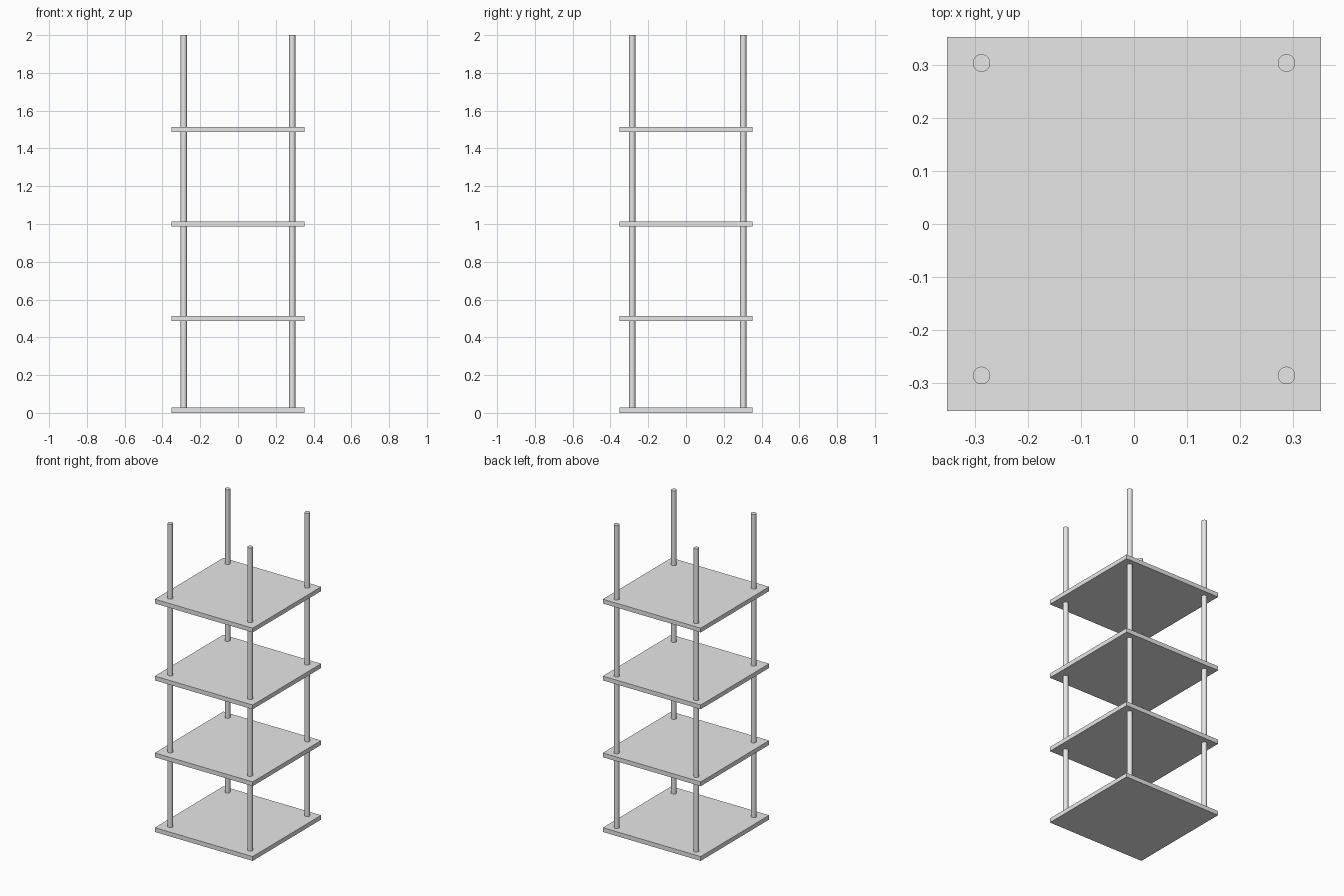
import bpy

if "Cube" in bpy.data.objects:
    bpy.data.objects.remove(bpy.data.objects["Cube"])

HALF = 0.352        # half width of each shelf
THICK = 0.028       # shelf thickness
RADIUS = 0.0165     # post radius
HEIGHT = 2.0

grey = bpy.data.materials.new("light grey")
grey.diffuse_color = (0.8, 0.8, 0.8, 1.0)
grey.use_nodes = True
grey.node_tree.nodes["Principled BSDF"].inputs["Base Color"].default_value = grey.diffuse_color


def finish(name):
    obj = bpy.context.object
    obj.name = name
    obj.data.materials.append(grey)
    return obj


# Four square shelves, the lowest resting on the floor
for i, z in enumerate((THICK / 2, 0.5, 1.0, 1.5)):
    bpy.ops.mesh.primitive_cube_add(size=1, location=(0, 0, z))
    shelf = finish(f"shelf_{i + 1}")
    shelf.scale = (2 * HALF, 2 * HALF, THICK)
    bpy.ops.object.transform_apply(location=False, rotation=False, scale=True)

# Four round posts, rising from the bottom shelf through the others
bottom = THICK / 2
for side, x in (("left", -0.287), ("right", 0.287)):
    for end, y in (("front", -0.285), ("back", 0.303)):
        bpy.ops.mesh.primitive_cylinder_add(
            vertices=32, radius=RADIUS, depth=HEIGHT - bottom,
            location=(x, y, (HEIGHT + bottom) / 2))
        finish(f"{end}_{side}_post")
        bpy.ops.object.shade_smooth_by_angle()
